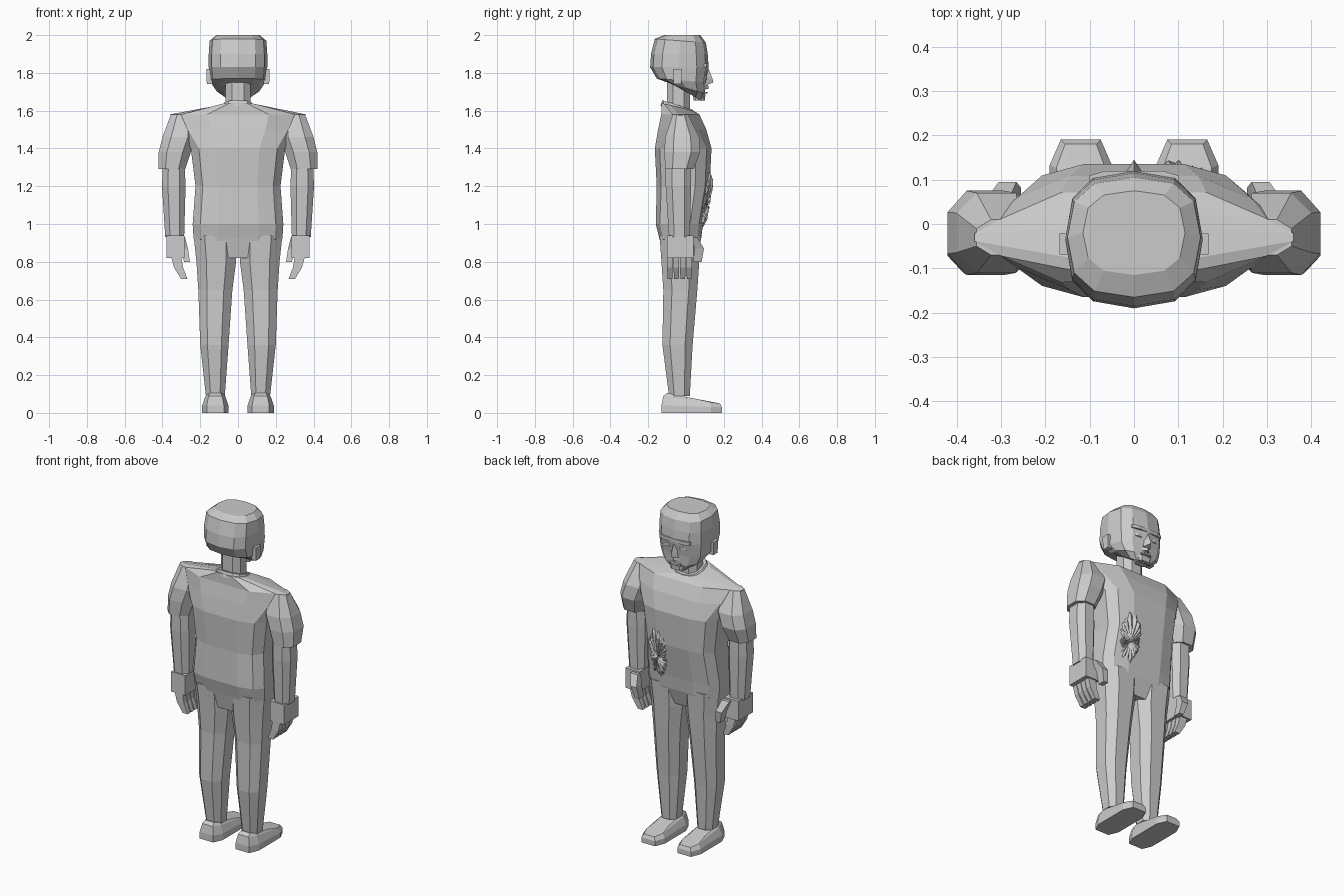
import bpy, bmesh, math, random

random.seed(4)
cube = bpy.data.objects.get("Cube")
if cube:
    bpy.data.objects.remove(cube)

grey = bpy.data.materials.new("plain grey")
grey.use_nodes = True
GREY = (.6, .6, .6, 1)
grey.diffuse_color = GREY
grey.node_tree.nodes["Principled BSDF"].inputs["Base Color"].default_value = GREY


def polygon(sides, power=1, turn=.5):
    """Cross-section filling a unit square; a lower power is squarer."""
    points = []
    for k in range(sides):
        angle = math.tau * (k + turn) / sides
        u, v = math.sin(angle), math.cos(angle)
        points.append((math.copysign(abs(u) ** power, u), math.copysign(abs(v) ** power, v)))
    wide = max(abs(u) for u, v in points)
    deep = max(abs(v) for u, v in points)
    return [(u / wide, v / deep) for u, v in points]


BODY = polygon(12, .6)
HEAD = polygon(12, .75, turn=0)
LIMB = polygon(8, .8)
SHOE = polygon(8, .5)
BOX = polygon(4)
WEDGE = polygon(3, turn=0)


def finish(name, bm):
    bmesh.ops.recalc_face_normals(bm, faces=bm.faces)
    mesh = bpy.data.meshes.new(name)
    bm.to_mesh(mesh)
    bm.free()
    mesh.materials.append(grey)
    obj = bpy.data.objects.new(name, mesh)
    bpy.context.collection.objects.link(obj)


def ring(z, width, depth, x=0, y=0, tilt=0, pinch=0):
    """Placement of a section: tilt lifts its front, pinch sharpens its sides."""
    def place(u, v):
        v *= 1 - pinch * u * u
        return x + u * width / 2, y + v * depth / 2, z + tilt * v / 2
    return place


def loft(name, section, *rings):
    """Skin the section through the rings and cap both ends."""
    bm = bmesh.new()
    loops = [[bm.verts.new(place(u, v)) for u, v in section] for place in rings]
    for low, high in zip(loops, loops[1:]):
        for i in range(len(section)):
            bm.faces.new((low[i - 1], low[i], high[i], high[i - 1]))
    bm.faces.new(loops[0])
    bm.faces.new(loops[-1])
    finish(name, bm)


def block(name, section, width, depth, height, x=0, y=0, z=0, taper=1):
    """Straight or tapered piece standing on height z."""
    loft(name, section, ring(z, width, depth, x=x, y=y),
         ring(z + height, width * taper, depth * taper, x=x, y=y))


# Shirt with sloping shoulders
loft("torso", BODY,
     ring(.82, width=.22, depth=.17, y=-.035),
     ring(.92, width=.47, depth=.22, y=-.03),
     ring(1, width=.48, depth=.25, y=-.035),
     ring(1.2, width=.45, depth=.28, y=-.015),
     ring(1.4, width=.5, depth=.3, y=-.015),
     ring(1.5, width=.64, depth=.285, y=-.02, pinch=.5),
     ring(1.58, width=.72, depth=.245, y=-.03, pinch=.85),
     ring(1.62, width=.2, depth=.17, y=-.045, tilt=-.04))
loft("collar", HEAD,
     ring(1.6, width=.2, depth=.18, y=-.045, tilt=-.05),
     ring(1.63, width=.16, depth=.16, y=-.045, tilt=-.05))
block("neck", LIMB, width=.13, depth=.12, height=.18, y=-.04, z=1.58)

# Head and face
loft("head", HEAD,
     ring(1.7, width=.15, depth=.17, tilt=-.1),
     ring(1.72, width=.25, depth=.2, tilt=-.06),
     ring(1.76, width=.3, depth=.26, y=-.025, tilt=-.02),
     ring(1.83, width=.31, depth=.31, y=-.035),
     ring(1.9, width=.31, depth=.3, y=-.035),
     ring(1.97, width=.3, depth=.27, y=-.03, tilt=-.02),
     ring(2, width=.23, depth=.19, y=-.02))
loft("nose", WEDGE,
     ring(1.74, width=.05, depth=.05, y=.12, tilt=.02),
     ring(1.77, width=.04, depth=.04, y=.12),
     ring(1.82, width=.02, depth=.04, y=.1))
block("brow", SHOE, width=.2, depth=.06, height=.02, y=.09, z=1.83)
block("moustache", WEDGE, width=.11, depth=.06, height=.02, y=.09, z=1.715, taper=.9)
block("lower_lip", SHOE, width=.07, depth=.06, height=.01, y=.085, z=1.69)
block("chin", SHOE, width=.08, depth=.06, height=.03, y=.07, z=1.655, taper=1.1)

for label, side in (("left", 1), ("right", -1)):
    block(label + "_ear", BOX, width=.03, depth=.04, height=.08,
          x=side * .15, y=-.045, z=1.74, taper=1.2)
    block(label + "_eye", LIMB, width=.045, depth=.03, height=.02,
          x=side * .05, y=.095, z=1.79)

    # Sleeve and forearm
    loft(label + "_sleeve", LIMB,
         ring(1.29, width=.14, depth=.15, x=side * .35, y=-.035),
         ring(1.38, width=.17, depth=.19, x=side * .335, y=-.02),
         ring(1.46, width=.18, depth=.18, x=side * .31, y=-.02),
         ring(1.58, width=.13, depth=.08, x=side * .29, y=-.03))
    loft(label + "_arm", LIMB,
         ring(.93, width=.1, depth=.11, x=side * .335, y=-.035),
         ring(1.2, width=.125, depth=.135, x=side * .34, y=-.04),
         ring(1.32, width=.115, depth=.135, x=side * .34, y=-.04))

    # Hand with curled fingers
    block(label + "_palm", BOX, width=.095, depth=.14, height=.12,
          x=side * .33, y=-.03, z=.82)
    for i, finger in enumerate(("little", "ring", "middle", "index")):
        y = i * .034 - .085
        loft(f"{label}_{finger}_finger", BOX,
             ring(.71, width=.034, depth=.025, x=side * .285, y=y),
             ring(.77, width=.048, depth=.03, x=side * .315, y=y),
             ring(.84, width=.055, depth=.03, x=side * .33, y=y))
    loft(label + "_thumb", BOX,
         ring(.8, width=.03, depth=.045, x=side * .27, y=.06),
         ring(.87, width=.04, depth=.05, x=side * .285, y=.07),
         ring(.93, width=.05, depth=.03, x=side * .305, y=.045))

    # Trouser leg and shoe
    loft(label + "_leg", LIMB,
         ring(.09, width=.1, depth=.11, x=side * .12, y=-.035),
         ring(.36, width=.15, depth=.16, x=side * .125, y=-.045),
         ring(.65, width=.18, depth=.18, x=side * .12, y=-.03),
         ring(.8, width=.21, depth=.2, x=side * .115, y=-.03),
         ring(.94, width=.23, depth=.22, x=side * .12, y=-.03))
    loft(label + "_shoe", SHOE,
         ring(0, width=.14, depth=.32, x=side * .12, y=.03),
         ring(.035, width=.14, depth=.32, x=side * .12, y=.03, tilt=-.01),
         ring(.07, width=.11, depth=.3, x=side * .12, y=.03, tilt=-.04),
         ring(.085, width=.09, depth=.2, x=side * .12, tilt=-.04))


def belly(x, z):
    """Front of the shirt at x and height z."""
    front = .09 + .035 * min(1, max(0, (z - 1) / .2))
    return front - .3 * max(0, x - .1)


# Crumpled tear on the belly: a creased fan that follows the shirt
bm = bmesh.new()
middle_x, middle_z = .115, 1.1
rows, spokes = 4, 56
centre = bm.verts.new((middle_x, belly(middle_x, middle_z), middle_z))
loops = []
for row in range(1, rows + 1):
    loop = []
    for k in range(spokes):
        angle = math.tau * k / spokes
        up = math.sin(angle)
        reach = .07 + .13 * max(0, up) ** 4 + .06 * max(0, -up) ** 6
        reach *= row / rows * random.uniform(.8, 1.1)
        x, z = middle_x + reach * math.cos(angle), middle_z + reach * up
        crease = (.02 if k % 2 else .006) * random.uniform(.5, 1)
        if row == rows:
            crease = -.01
        loop.append(bm.verts.new((x, belly(x, z) + crease, z)))
    loops.append(loop)
for k in range(spokes):
    bm.faces.new((centre, loops[0][k - 1], loops[0][k]))
    for inner, outer in zip(loops, loops[1:]):
        bm.faces.new((inner[k - 1], outer[k - 1], outer[k], inner[k]))
finish("belly_tear", bm)
